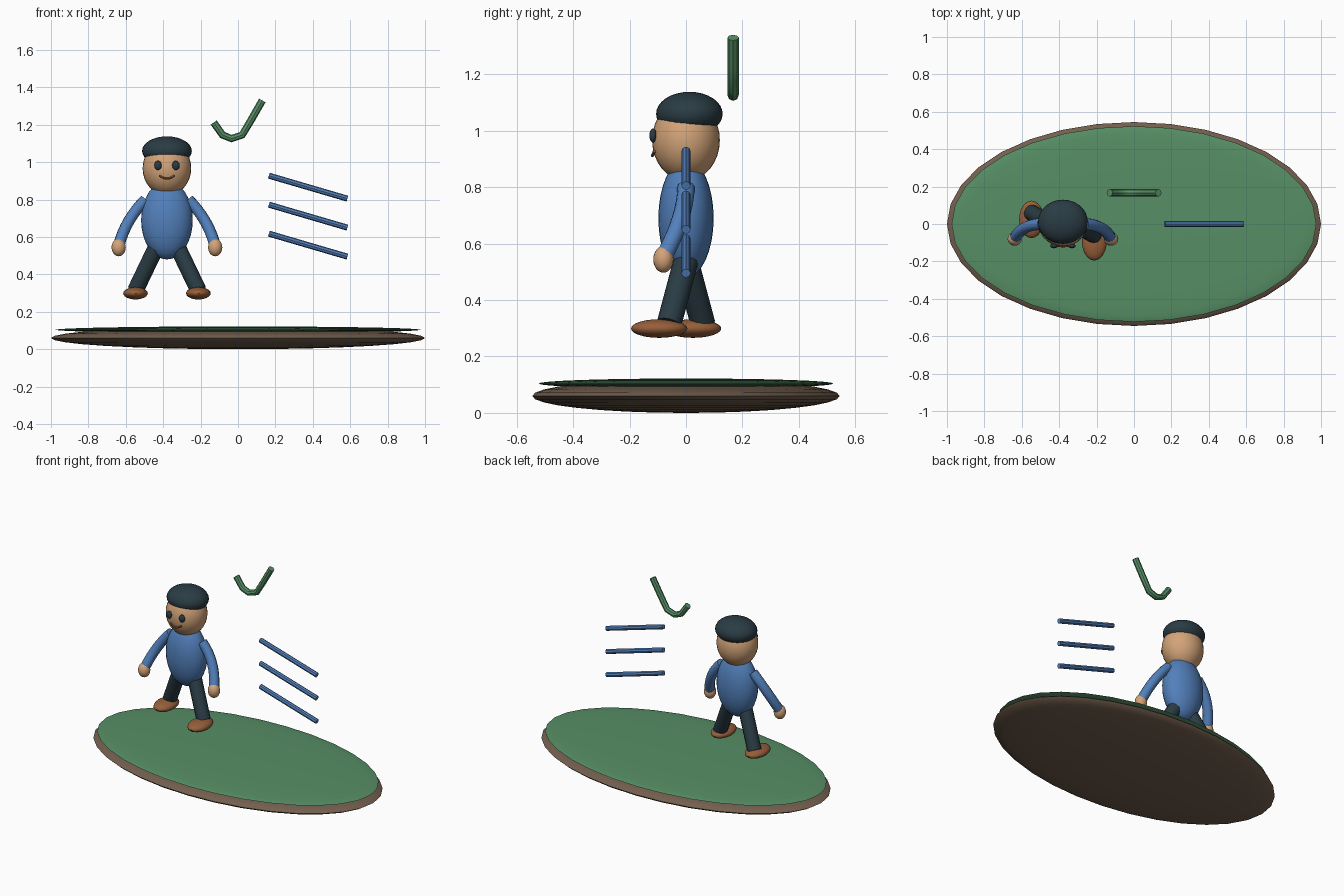
import bpy
import math
from mathutils import Vector

if "Cube" in bpy.data.objects:
    bpy.data.objects.remove(bpy.data.objects["Cube"])


def mat(name, rgb):
    m = bpy.data.materials.new(name)
    m.diffuse_color = (*rgb, 1)
    m.use_nodes = True
    m.node_tree.nodes["Principled BSDF"].inputs["Base Color"].default_value = m.diffuse_color
    return m


GREEN = mat("green", (0.095, 0.275, 0.133))
SOIL = mat("soil", (0.17, 0.114, 0.076))
BLUE = mat("blue", (0.085, 0.216, 0.5))
SKIN = mat("skin", (0.65, 0.37, 0.19))
DARK = mat("dark", (0.023, 0.045, 0.058))
LEATHER = mat("leather", (0.305, 0.114, 0.042))


def finish(name, material):
    o = bpy.context.object
    o.name = name
    o.data.materials.append(material)
    bpy.ops.object.shade_smooth_by_angle(angle=math.radians(40))
    return o


def ellipsoid(name, loc, radii, material, seg=28, rings=16):
    bpy.ops.mesh.primitive_uv_sphere_add(segments=seg, ring_count=rings, radius=1, location=loc)
    bpy.context.object.scale = radii
    bpy.ops.object.transform_apply(location=False, rotation=False, scale=True)
    return finish(name, material)


def tube(name, pts, radius, material, res=2, steps=1):
    """Capped round tube through points; steps > 1 bends three points as a smooth arc."""
    if steps > 1:
        a, m, b = (Vector(p) for p in pts)
        c = 2 * m - (a + b) / 2
        pts = [a * (1 - t) ** 2 + c * 2 * t * (1 - t) + b * t * t
               for t in (i / steps for i in range(steps + 1))]
    cu = bpy.data.curves.new(name, 'CURVE')
    cu.dimensions = '3D'
    cu.bevel_depth = radius
    cu.bevel_resolution = res
    cu.use_fill_caps = True
    sp = cu.splines.new('POLY')
    sp.points.add(len(pts) - 1)
    for p, co in zip(sp.points, pts):
        p.co = (*co, 1)
    o = bpy.data.objects.new(name, cu)
    bpy.context.collection.objects.link(o)
    bpy.ops.object.select_all(action='DESELECT')
    o.select_set(True)
    bpy.context.view_layer.objects.active = o
    bpy.ops.object.convert(target='MESH')
    return finish(name, material)


# Oval ground island
ellipsoid("island_soil", (0, 0, 0.06), (1.0, 0.545, 0.06), SOIL, 32, 16)
ellipsoid("island_grass", (0, 0, 0.104), (0.975, 0.523, 0.018), GREEN, 32, 16)

# Body, head and cap of the figure
CX = -0.38
ellipsoid("torso", (CX, 0, 0.69), (0.138, 0.098, 0.21), BLUE)
ellipsoid("head", (CX, 0, 0.967), (0.13, 0.12, 0.145), SKIN)
ellipsoid("cap", (CX, 0.012, 1.06), (0.133, 0.118, 0.078), DARK)

# Smile
tube("mouth", [(CX - 0.04, -0.112, 0.928), (CX, -0.119, 0.912), (CX + 0.04, -0.112, 0.928)],
     0.006, LEATHER, 1, 6)

# Paired parts: eyes, arms, hands, striding legs, shoes
for s, side in ((-1, "left"), (1, "right")):
    ellipsoid(side + "_eye", (CX + s * 0.048, -0.117, 0.983), (0.02, 0.013, 0.025), DARK, 16, 10)
    tube(side + "_arm", [(CX + s * 0.115, 0, 0.80), (CX + s * 0.202, -0.02, 0.688),
                         (CX + s * 0.256, -0.075, 0.56)], 0.031, BLUE, 3, 8)
    ellipsoid(side + "_hand", (CX + s * 0.258, -0.08, 0.544), (0.038, 0.036, 0.047), SKIN, 20, 12)
    tube(side + "_leg", [(CX + s * 0.06, 0, 0.54), (CX + s * 0.168, -s * 0.06, 0.315)],
         0.044, DARK, 4)
    ellipsoid(side + "_shoe", (CX + s * 0.168, -s * 0.06 - 0.035, 0.299),
              (0.066, 0.1, 0.033), LEATHER, 24, 12)

# Three slanted bars
for i in range(3):
    z = 0.928 - 0.155 * i
    tube("bar_%d" % (i + 1), [(0.165, 0, z), (0.585, 0, z - 0.123)], 0.016, BLUE)

# Bent tick mark
tube("tick_mark", [(-0.13, 0.167, 1.212), (-0.083, 0.167, 1.146), (-0.035, 0.167, 1.126),
                   (0.022, 0.167, 1.145), (0.07, 0.167, 1.225), (0.13, 0.167, 1.33)], 0.02, GREEN)
